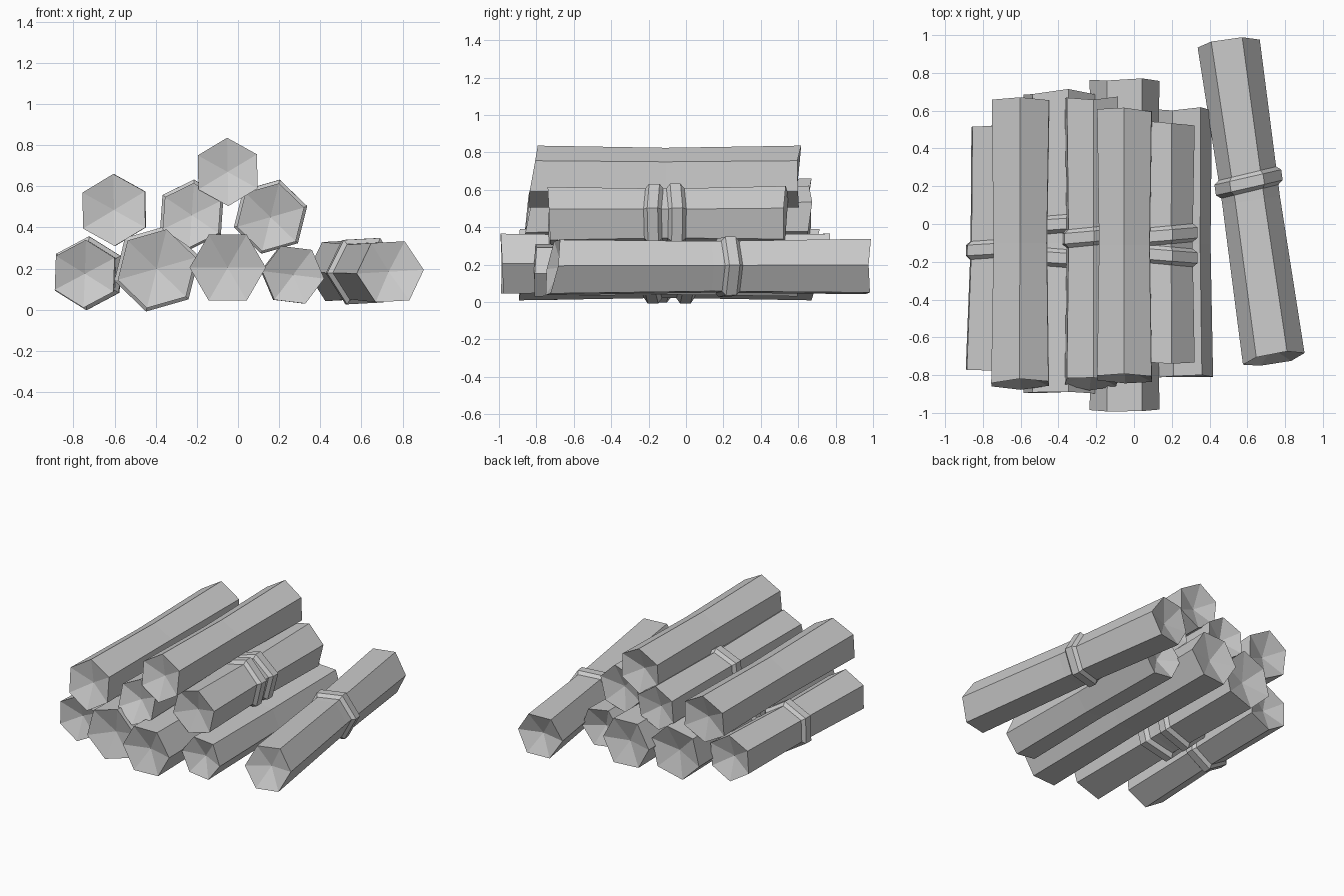
import bpy, bmesh, math, random
from mathutils import Vector

if "Cube" in bpy.data.objects:
    bpy.data.objects.remove(bpy.data.objects["Cube"])

random.seed(4)
SIDES = 6
DISH = 0.055    # how far the cut ends sink in
WAIST = 0.93    # slimmer middle of each log


def ring(bm, centre, axis, r, deg, lean=0.0, jitter=0.0, skew=0.0):
    """Hexagonal loop around the axis; lean shifts it along the axis by height."""
    side = Vector((axis.y, -axis.x, 0)).normalized()
    up = side.cross(axis)
    verts = []
    for i in range(SIDES):
        a = math.radians(deg + 360 * i / SIDES)
        along = lean * math.sin(a) + skew * math.cos(a) + random.uniform(-jitter, jitter)
        verts.append(bm.verts.new(centre + side * r * math.cos(a)
                                  + up * r * math.sin(a) + axis * along))
    return verts


def bridge(bm, a, b):
    for i in range(SIDES):
        j = (i + 1) % SIDES
        bm.faces.new((a[i], a[j], b[j], b[i]))


def finish(bm, name):
    bmesh.ops.recalc_face_normals(bm, faces=bm.faces)
    mesh = bpy.data.meshes.new(name)
    bm.to_mesh(mesh)
    bm.free()
    bpy.context.collection.objects.link(bpy.data.objects.new(name, mesh))


def log(name, front, back, r, deg, lean):
    front, back = Vector(front), Vector(back)
    axis = (back - front).normalized()
    bm = bmesh.new()
    loops = [ring(bm, front, axis, r, deg, lean, 0.008),
             ring(bm, (front + back) / 2, axis, r * WAIST, deg),
             ring(bm, back, axis, r, deg, 0.01, 0.015)]
    bridge(bm, loops[0], loops[1])
    bridge(bm, loops[1], loops[2])
    # dished end cuts
    for loop, tip in ((loops[0], front + axis * DISH), (loops[2], back - axis * DISH)):
        v = bm.verts.new(tip)
        for i in range(SIDES):
            bm.faces.new((loop[i], loop[(i + 1) % SIDES], v))
    finish(bm, name)


def band(name, front, back, r, deg, y, skew):
    """Chamfered hexagonal bark ring around a log."""
    front, back = Vector(front), Vector(back)
    axis = (back - front).normalized()
    centre = front.lerp(back, (y - front.y) / (back.y - front.y))
    bm = bmesh.new()
    profile = [(-0.048, 0.94), (-0.028, 1.09), (0.028, 1.09), (0.048, 0.94)]
    loops = [ring(bm, centre + axis * d, axis, r * k, deg, 0, 0, skew)
             for d, k in profile]
    for i in range(4):
        bridge(bm, loops[i], loops[(i + 1) % 4])
    finish(bm, name)


# name, front centre, back centre, radius, rotation, front lean, band positions
LOGS = [
    ("bottom_log_1", (-0.745, -0.77, 0.175), (-0.715, 0.52, 0.18), 0.165, 88, 0.0, [-0.13]),
    ("bottom_log_2", (-0.395, -0.89, 0.20), (-0.395, 0.69, 0.20), 0.197, 76, 0.0, [0.0, -0.18]),
    ("bottom_log_3", (-0.05, -0.985, 0.205), (-0.05, 0.765, 0.205), 0.185, 0, 0.0, []),
    ("bottom_log_4", (0.268, -0.805, 0.17), (0.262, 0.595, 0.17), 0.152, 53, 0.0, []),
    ("loose_log", (0.74, -0.715, 0.185), (0.50, 0.965, 0.19), 0.166, 63, 0.035, [0.22]),
    ("upper_log_1", (-0.603, -0.85, 0.485), (-0.60, 0.65, 0.485), 0.175, 91, 0.025, []),
    ("upper_log_2", (-0.225, -0.84, 0.46), (-0.225, 0.66, 0.465), 0.157, 86, 0.035, [-0.065]),
    ("upper_log_3", (0.158, -0.735, 0.45), (0.158, 0.53, 0.455), 0.17, 76, 0.0, [-0.06, -0.165]),
    ("top_log", (-0.05, -0.82, 0.67), (-0.05, 0.60, 0.67), 0.166, 91, 0.03, []),
]

for name, front, back, r, deg, lean, bands in LOGS:
    log(name, front, back, r, deg, lean)
    for i, y in enumerate(bands):
        band(f"{name}_band_{i + 1}", front, back, r, deg, y, 0.015 if i == 0 else -0.015)
